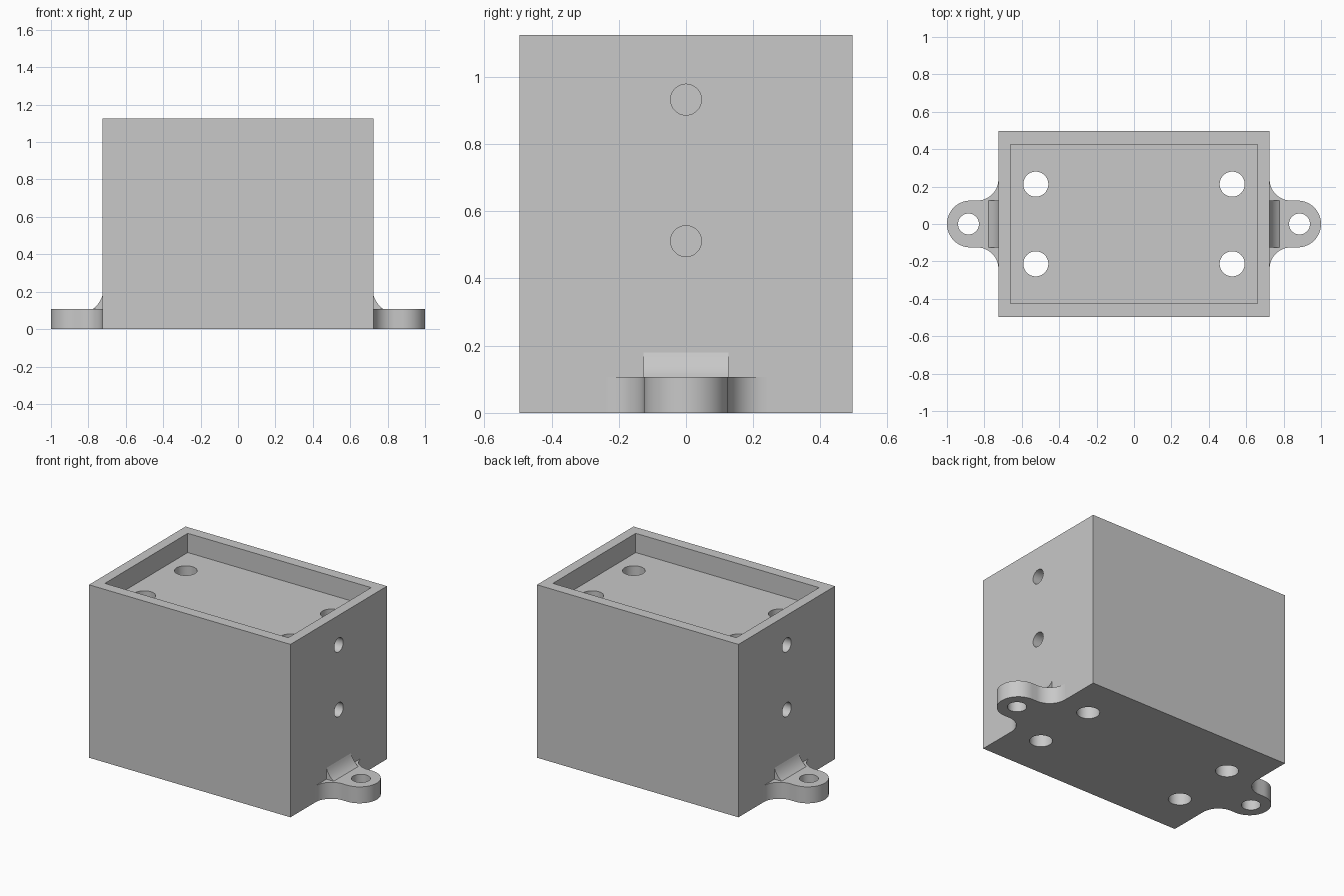
import bpy, bmesh, math
from mathutils import Matrix

if "Cube" in bpy.data.objects:
    bpy.data.objects.remove(bpy.data.objects["Cube"])

grey = bpy.data.materials.new("plain grey")
grey.diffuse_color = (0.58, 0.58, 0.58, 1)
grey.use_nodes = True
grey.node_tree.nodes["Principled BSDF"].inputs["Base Color"].default_value = grey.diffuse_color


def finish(name, bm):
    """Turn a bmesh into a grey object."""
    bmesh.ops.recalc_face_normals(bm, faces=bm.faces)
    me = bpy.data.meshes.new(name)
    bm.to_mesh(me)
    bm.free()
    me.materials.append(grey)
    ob = bpy.data.objects.new(name, me)
    bpy.context.collection.objects.link(ob)
    return ob


def box(name, x, y, z0, z1):
    bm = bmesh.new()
    m = Matrix.Translation((0, 0, (z0 + z1) / 2)) @ Matrix.Diagonal((2 * x, 2 * y, z1 - z0, 1))
    bmesh.ops.create_cube(bm, size=1, matrix=m)
    return finish(name, bm)


def cylinders(name, r, depth, centres, axis="Z"):
    bm = bmesh.new()
    turn = Matrix.Rotation(math.pi / 2, 4, "Y") if axis == "X" else Matrix()
    for c in centres:
        bmesh.ops.create_cone(bm, cap_ends=True, segments=48, radius1=r, radius2=r,
                              depth=depth, matrix=Matrix.Translation(c) @ turn)
    return finish(name, bm)


def prism(name, points, offset):
    """Extrude a closed outline along an offset."""
    bm = bmesh.new()
    face = bm.faces.new([bm.verts.new(p) for p in points])
    ext = bmesh.ops.extrude_face_region(bm, geom=[face], use_keep_orig=True)
    bmesh.ops.translate(bm, vec=offset, verts=[v for v in ext["geom"] if isinstance(v, bmesh.types.BMVert)])
    return finish(name, bm)


def cut(ob, *cutters):
    """Subtract the cutters, then remove them."""
    for c in cutters:
        c.hide_render = True
        mod = ob.modifiers.new("cut", "BOOLEAN")
        mod.operation, mod.solver, mod.object = "DIFFERENCE", "EXACT", c
    deps = bpy.context.evaluated_depsgraph_get()
    me = bpy.data.meshes.new_from_object(ob.evaluated_get(deps))
    ob.modifiers.clear()
    ob.data = me
    for c in cutters:
        bpy.data.objects.remove(c)


def smooth(ob):
    bpy.ops.object.select_all(action="DESELECT")
    ob.select_set(True)
    bpy.context.view_layer.objects.active = ob
    bpy.ops.object.shade_smooth_by_angle(angle=math.radians(30))


def arc(cx, cy, r, a0, a1, n):
    return [(cx + r * math.cos(math.radians(a0 + (a1 - a0) * i / n)),
             cy + r * math.sin(math.radians(a0 + (a1 - a0) * i / n))) for i in range(n + 1)]


W, D, H = 0.725, 0.496, 1.125

# Block with top recess, four through holes and two blind holes in each end
block = box("block", W, D, 0, H)
recess = box("recess_cutter", 0.66, 0.426, 1.0, H + 0.2)
bolts = cylinders("bolt_hole_cutter", 0.067, 3,
                  [(sx * 0.525, sy * 0.213, 0.5) for sx in (-1, 1) for sy in (-1, 1)])
pins = cylinders("pin_hole_cutter", 0.046, 0.6,
                 [(s * W, 0, z) for s in (-1, 1) for z in (0.511, 0.932)], "X")
cut(block, recess, bolts, pins)
smooth(block)

for side, s in (("right", 1), ("left", -1)):
    # Mounting ear: flared root, rounded end and a screw hole
    outline = (arc(0.84, -0.24, 0.115, 180, 90, 14) + arc(0.875, 0, 0.125, -90, 90, 32)
               + arc(0.84, 0.24, 0.115, -90, -180, 14))
    ear = prism(side + "_ear", [(s * x, s * y, 0) for x, y in outline], (0, 0, 0.107))
    cut(ear, cylinders("ear_hole_cutter", 0.056, 1, [(s * 0.885, 0, 0)]))
    smooth(ear)

    # Gusset with a slightly hollow slope between ear and block
    top, foot, bend = (W, 0.18), (0.777, 0.107), (0.74, 0.133)
    slope = [tuple((1 - t) ** 2 * a + 2 * t * (1 - t) * b + t * t * c
                   for a, b, c in zip(top, bend, foot)) for t in [i / 8 for i in range(9)]]
    profile = [(W, 0.107)] + slope
    smooth(prism(side + "_gusset", [(s * x, -0.126, z) for x, z in profile], (0, 0.252, 0)))
